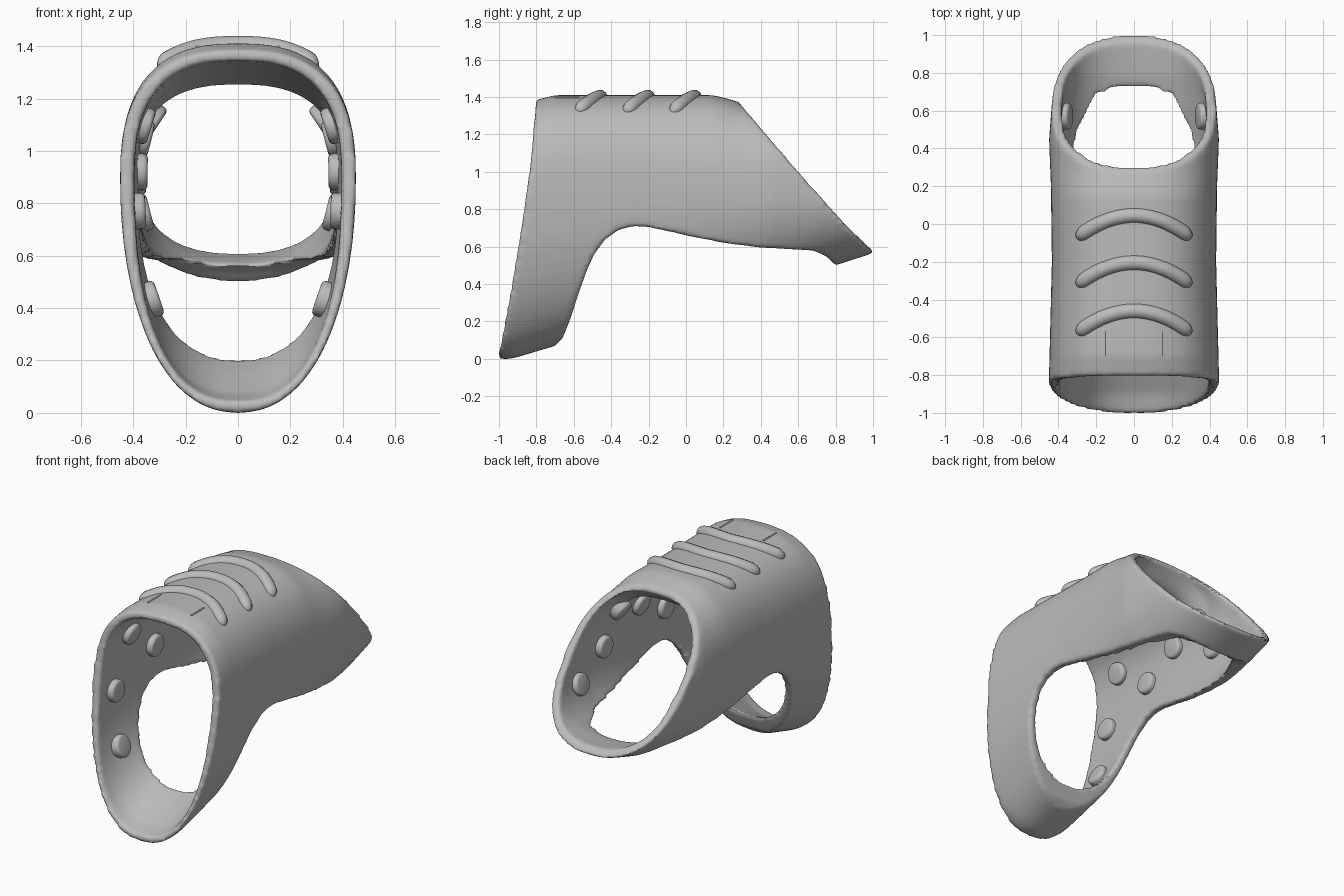
import bpy, bmesh, math
from mathutils import Vector

if "Cube" in bpy.data.objects:
    bpy.data.objects.remove(bpy.data.objects["Cube"])

grey = bpy.data.materials.new("plain grey")
grey.use_nodes = True
grey.diffuse_color = (0.5, 0.5, 0.5, 1)
grey.node_tree.nodes["Principled BSDF"].inputs["Base Color"].default_value = (0.5, 0.5, 0.5, 1)

MID = 0.9  # height of the widest point of every cross-section


def lerp(table, y):
    for (a, va), (b, vb) in zip(table, table[1:]):
        if y <= b:
            t = max(0, (y - a) / (b - a))
            return va + (vb - va) * t
    return table[-1][1]


# Length-wise tables of (y, value)
WIDTH = [(-1.1, .45), (-.8, .45), (-.2, .435), (.2, .44), (.45, .45), (.7, .43), (.9, .405), (1.1, .38)]
OUT_TOP = [(-.82, 1.38), (-.7, 1.41), (.15, 1.41), (.28, 1.375), (.5, 1.35)]
OUT_LOW = [(-.93, 0), (-.73, .06), (.8, .5), (1, .565), (1.1, .6)]
IN_TOP = [(-.8, 1.345), (.2, 1.25), (.3, 1.34), (.5, 1.34)]
IN_LOW = [(-1.05, .03), (-.9, .07), (-.73, .16), (-.62, .21), (.79, .585), (1.1, .63)]


def outer(y):
    return lerp(WIDTH, y), lerp(OUT_TOP, y), lerp(OUT_LOW, y), 2.6, 2.2


def inner(y):
    return lerp(WIDTH, y) - .055, lerp(IN_TOP, y), lerp(IN_LOW, y), 2.6, 2.5


def half_width(section, y, z):
    w, top, low, nt, nl = section(y)
    n, r = (nt, (z - MID) / (top - MID)) if z > MID else (nl, (MID - z) / (MID - low))
    return w * max(0, 1 - r ** n) ** (1 / n)


def add_object(name, bm):
    bmesh.ops.recalc_face_normals(bm, faces=bm.faces)
    mesh = bpy.data.meshes.new(name)
    bm.to_mesh(mesh)
    bm.free()
    ob = bpy.data.objects.new(name, mesh)
    bpy.context.collection.objects.link(ob)
    mesh.materials.append(grey)
    return ob


def select(ob):
    bpy.ops.object.select_all(action='DESELECT')
    ob.select_set(True)
    bpy.context.view_layer.objects.active = ob


def apply_modifier(ob, kind, **settings):
    mod = ob.modifiers.new(kind.title(), kind)
    for key, value in settings.items():
        setattr(mod, key, value)
    select(ob)
    bpy.ops.object.modifier_apply(modifier=mod.name)


def loft(name, section, reach, steps=60, sides=72):
    bm = bmesh.new()
    rings = []
    for i in range(steps + 1):
        y = reach * (2 * i / steps - 1)
        w, top, low, nt, nl = section(y)
        ring = []
        for k in range(sides):
            a = math.tau * k / sides
            c, s = math.cos(a), math.sin(a)
            n, h = (nt, top - MID) if s >= 0 else (nl, MID - low)
            ring.append(bm.verts.new((math.copysign(w * abs(c) ** (2 / n), c), y,
                                      MID + math.copysign(h * abs(s) ** (2 / n), s))))
        rings.append(ring)
    for p, q in zip(rings, rings[1:]):
        for k in range(sides):
            j = (k + 1) % sides
            bm.faces.new((p[k], p[j], q[j], q[k]))
    bm.faces.new(rings[0])
    bm.faces.new(rings[-1])
    return add_object(name, bm)


# Side outline: front edge, arch underneath, slanted rear edge
SIDE = [(-.79, 1.6), (-.803, 1.38), (-.83, 1.05), (-.88, .7), (-.94, .35), (-1.003, .02), (-1.003, -.1),
        (-.71, -.1), (-.70, .07), (-.66, .11), (-.62, .21), (-.57, .36), (-.53, .47), (-.49, .56),
        (-.43, .64), (-.36, .69), (-.28, .71), (-.2, .705), (0, .66), (.2, .62), (.4, .595),
        (.68, .58), (.75, .55), (.8, .5), (.82, .4), (1.01, .4), (1.01, .565), (.85, .72),
        (.6, 1.0), (.28, 1.375), (.1, 1.6)]
bm = bmesh.new()
face = bm.faces.new([bm.verts.new((-.7, y, z)) for y, z in SIDE])
grown = bmesh.ops.extrude_face_region(bm, geom=[face])
bmesh.ops.translate(bm, vec=(1.4, 0, 0), verts=[v for v in grown["geom"] if isinstance(v, bmesh.types.BMVert)])
side_cutter = add_object("side_cutter", bm)

# Hollow shell with softened rims
shell = loft("shell", outer, 1.05)
hollow_cutter = loft("hollow_cutter", inner, 1.12)
for cutter, how in ((hollow_cutter, 'DIFFERENCE'), (side_cutter, 'INTERSECT')):
    cutter.hide_render = True
    apply_modifier(shell, 'BOOLEAN', object=cutter, operation=how, solver='EXACT')
    bpy.data.objects.remove(cutter)
apply_modifier(shell, 'REMESH', mode='VOXEL', voxel_size=.014)
apply_modifier(shell, 'SMOOTH', factor=.5, iterations=8)
shell.data.materials.clear()
shell.data.materials.append(grey)
select(shell)
bpy.ops.object.shade_smooth_by_angle(angle=math.radians(50))


def roof(x, y):
    w, top, low, n, _ = outer(y)
    return MID + (top - MID) * (1 - abs(x / w) ** n) ** (1 / n)


def tube(name, points, radii, depth):
    curve = bpy.data.curves.new(name, 'CURVE')
    curve.dimensions = '3D'
    curve.bevel_depth = depth
    curve.bevel_resolution = 4
    curve.use_fill_caps = True
    line = curve.splines.new('POLY')
    line.points.add(len(points) - 1)
    for p, co, r in zip(line.points, points, radii):
        p.co = (*co, 1)
        p.radius = r
    curve.materials.append(grey)
    ob = bpy.data.objects.new(name, curve)
    bpy.context.collection.objects.link(ob)
    select(ob)
    bpy.ops.object.convert(target='MESH')
    bpy.ops.object.shade_smooth_by_angle(angle=math.radians(40))


# Three bowed grip ridges across the top
for i, crest in enumerate((.045, -.205, -.46)):
    points, radii = [], []
    for k in range(41):
        t = math.sin(math.pi / 2 * (k / 20 - 1))
        x, y = .3 * t, crest - .12 * t * t
        points.append((x, y, roof(x, y) - .011))
        radii.append(max(.1, min(1, math.sqrt(max(0, 1 - ((abs(t) - .86) / .14) ** 2)) if abs(t) > .86 else 1)))
    tube(f"grip_ridge_{i + 1}", points, radii, .04)

# Two fine seams near the front of the top
for side, x in (("left", .155), ("right", -.155)):
    points = [(x, y, roof(x, y)) for y in (-.7, -.64, -.57)]
    tube(f"top_seam_{side}", points, [1] * 3, .005)

# Round pads on the inner walls, mirrored left and right
PADS = [(-.73, .43), (-.71, .77), (-.58, 1.1), (-.32, .92), (-.05, 1.05), (.2, 1.12), (.3, .9), (.57, .76)]
for i, (y, z) in enumerate(PADS):
    h = half_width(inner, y, z)
    slope = (half_width(inner, y, z + .04) - half_width(inner, y, z - .04)) / .08
    for side, s in (("left", 1), ("right", -1)):
        bm = bmesh.new()
        bmesh.ops.create_cone(bm, cap_ends=True, segments=32, radius1=.07, radius2=.07, depth=.06)
        rim = [e for e in bm.edges if all(v.co.z < 0 for v in e.verts)]
        bmesh.ops.bevel(bm, geom=rim, offset=.018, segments=3, profile=.5, affect='EDGES')
        pad = add_object(f"inner_pad_{side}_{i + 1}", bm)
        normal = Vector((s, 0, -slope)).normalized()
        pad.rotation_euler = normal.to_track_quat('Z', 'Y').to_euler()
        pad.location = Vector((s * h, y, z)) - normal * .008
        select(pad)
        bpy.ops.object.shade_smooth_by_angle(angle=math.radians(40))
